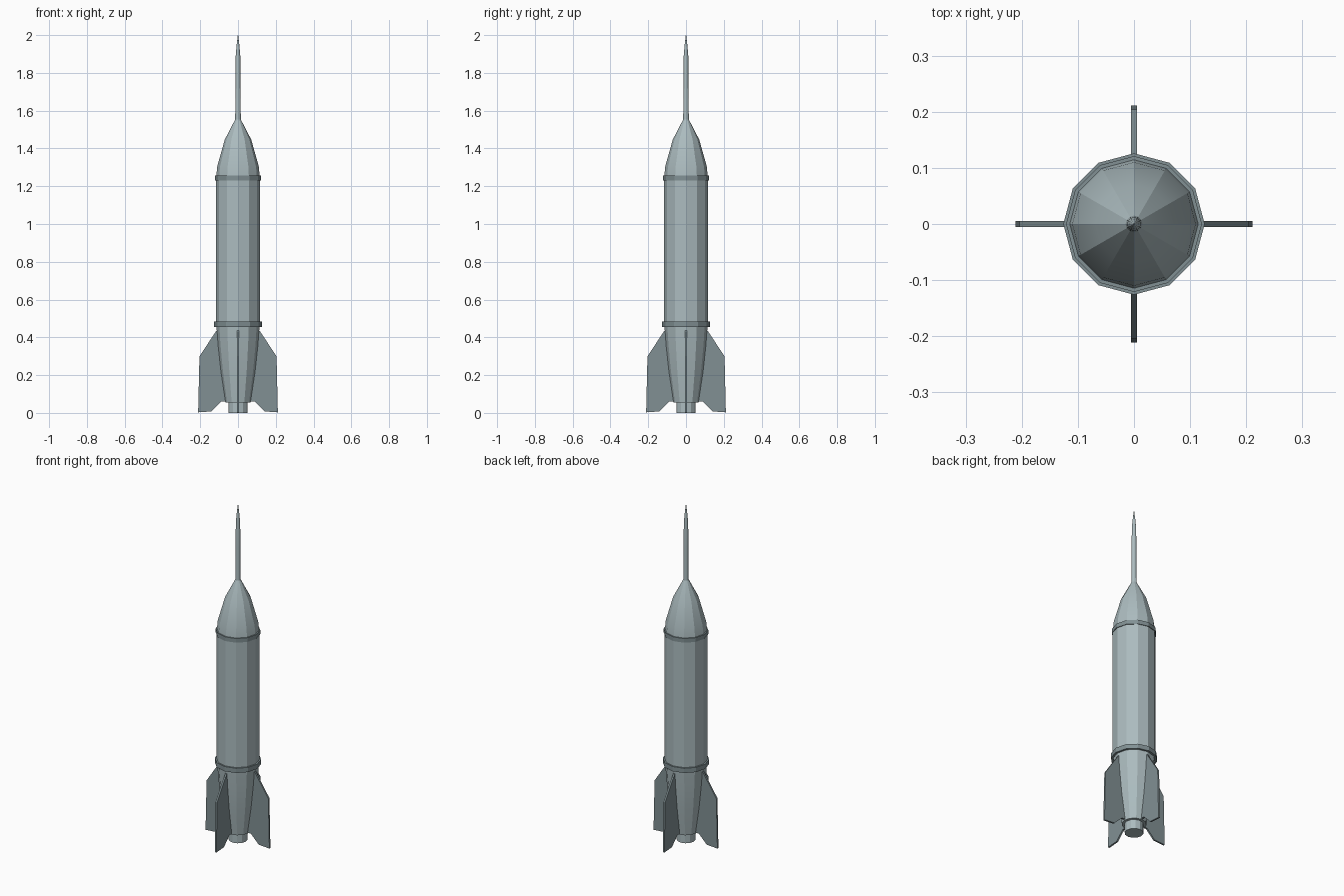
import bpy, bmesh
from math import cos, sin, pi, radians

if "Cube" in bpy.data.objects:
    bpy.data.objects.remove(bpy.data.objects["Cube"])

SIDES = 12


def paint(name, rgb):
    mat = bpy.data.materials.new(name)
    mat.diffuse_color = (*rgb, 1)
    mat.use_nodes = True
    mat.node_tree.nodes["Principled BSDF"].inputs["Base Color"].default_value = mat.diffuse_color
    return mat


HULL = paint("hull_grey", (0.41, 0.50, 0.52))
TRIM = paint("trim_grey", (0.22, 0.28, 0.295))


def finish(name, bm, mat):
    bmesh.ops.recalc_face_normals(bm, faces=bm.faces)
    mesh = bpy.data.meshes.new(name)
    bm.to_mesh(mesh)
    bm.free()
    mesh.materials.append(mat)
    obj = bpy.data.objects.new(name, mesh)
    bpy.context.collection.objects.link(obj)
    return obj


def lathe(name, profile, mat=HULL):
    """Revolve (radius, z) points around z and cap both ends."""
    bm = bmesh.new()
    rings = [[bm.verts.new((r * cos(2 * pi * i / SIDES), r * sin(2 * pi * i / SIDES), z))
              for i in range(SIDES)] for r, z in profile]
    for a, b in zip(rings, rings[1:]):
        for i in range(SIDES):
            j = (i + 1) % SIDES
            bm.faces.new((a[i], a[j], b[j], b[i]))
    bm.faces.new(rings[0][::-1])
    bm.faces.new(rings[-1])
    obj = finish(name, bm, mat)
    # Smooth along the length, crisp between the twelve sides
    bpy.ops.object.select_all(action="DESELECT")
    obj.select_set(True)
    bpy.context.view_layer.objects.active = obj
    bpy.ops.object.shade_smooth_by_angle(angle=radians(22))


def fin(name, outline, thickness, angle):
    """Extrude an (outward, z) outline into a flat fin, turned about z."""
    bm = bmesh.new()
    face = bm.faces.new([bm.verts.new((x, -thickness / 2, z)) for x, z in outline])
    ext = bmesh.ops.extrude_face_region(bm, geom=[face])
    new = [v for v in ext["geom"] if isinstance(v, bmesh.types.BMVert)]
    bmesh.ops.translate(bm, verts=new, vec=(0, thickness, 0))
    finish(name, bm, TRIM).rotation_euler.z = angle


# Fuselage, from nozzle to needle
lathe("nozzle", [(0.051, 0.0), (0.051, 0.06)])
lathe("tail_cone", [(0.067, 0.055), (0.092, 0.22), (0.107, 0.36), (0.114, 0.46)])
lathe("lower_band", [(0.126, 0.455), (0.126, 0.483)], TRIM)
lathe("body_tube", [(0.117, 0.46), (0.117, 1.24)])
lathe("upper_band", [(0.121, 1.231), (0.121, 1.256)], TRIM)
lathe("nose_cone", [(0.115, 1.25), (0.11, 1.305), (0.07, 1.447), (0.014, 1.555)])
lathe("nose_spike", [(0.015, 1.54), (0.013, 1.74), (0.012, 1.89),
                     (0.008, 1.94), (0.001, 2.0)])

# Four tail fins
outline = [(0.06, 0.06), (0.088, 0.06), (0.14, 0.008), (0.211, 0.003),
           (0.204, 0.3), (0.113, 0.437), (0.09, 0.437)]
for i, side in enumerate(("right", "back", "left", "front")):
    fin(side + "_fin", outline, 0.01, i * pi / 2)
